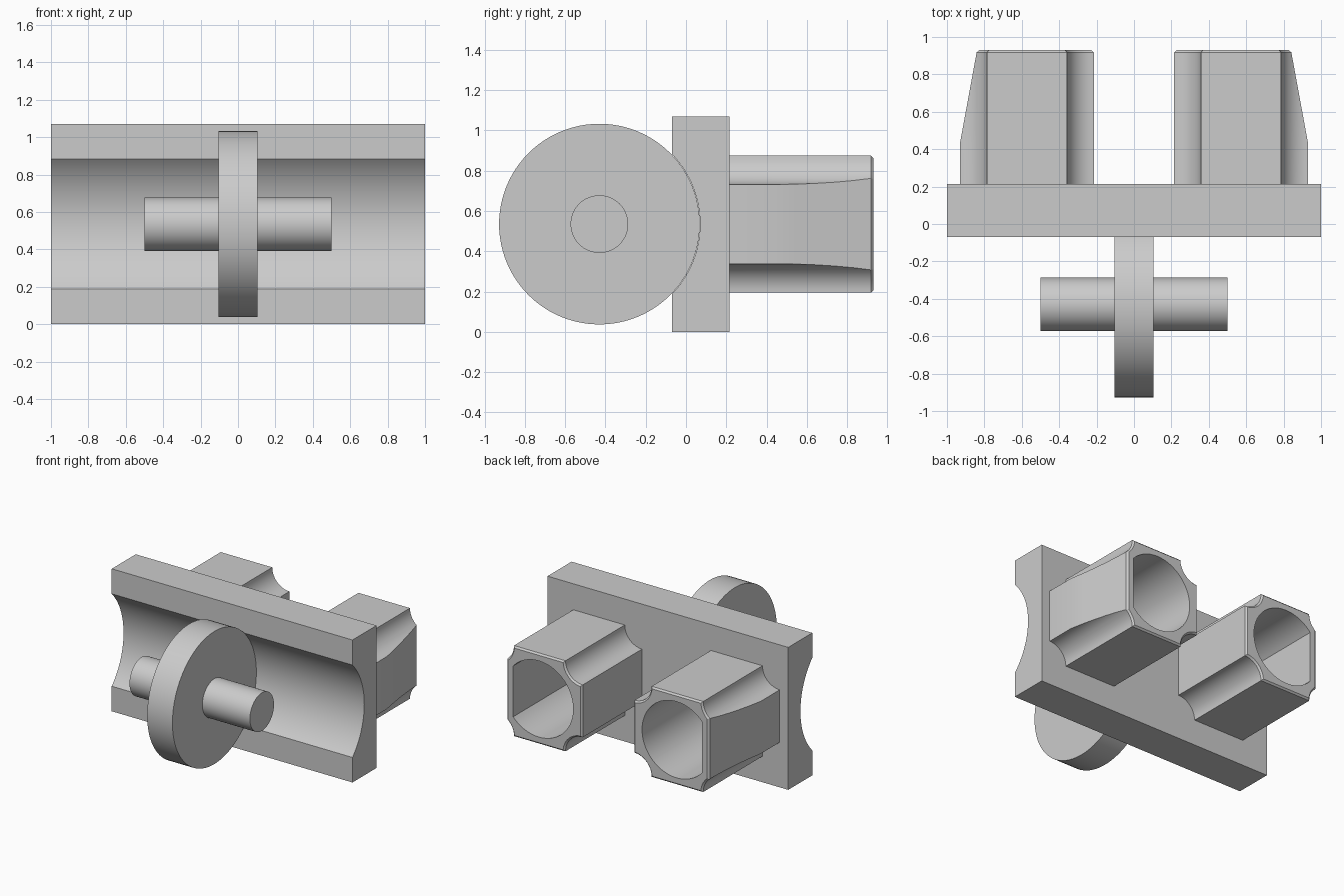
import bpy, bmesh
from math import cos, sin, pi, sqrt, asin
from mathutils import Vector

cube = bpy.data.objects.get("Cube")
if cube:
    bpy.data.objects.remove(cube, do_unlink=True)

MID_Z = 0.535          # height of the axle and socket centres
WHEEL_Y, WHEEL_R = -0.43, 0.5
PLATE_FRONT, PLATE_BACK, TIP = -0.07, 0.215, 0.93

grey = bpy.data.materials.new("light_grey")
grey.use_nodes = True
grey.diffuse_color = (0.6, 0.6, 0.6, 1)
grey.node_tree.nodes["Principled BSDF"].inputs["Base Color"].default_value = (0.6, 0.6, 0.6, 1)


def arc(u, v, r, start, end, steps):
    return [(u + r * cos(start + (end - start) * i / steps),
             v + r * sin(start + (end - start) * i / steps)) for i in range(steps + 1)]


def prism(profile, axis, lo, hi):
    """Extrude a 2D outline along x (outline in y, z) or y (outline in x, z)."""
    bm = bmesh.new()
    place = (lambda p: (lo, p[0], p[1])) if axis == "X" else (lambda p: (p[0], lo, p[1]))
    face = bm.faces.new([bm.verts.new(place(p)) for p in profile])
    out = bmesh.ops.extrude_face_region(bm, geom=[face])
    move = Vector((hi - lo, 0, 0)) if axis == "X" else Vector((0, hi - lo, 0))
    bmesh.ops.translate(bm, vec=move, verts=[v for v in out["geom"] if isinstance(v, bmesh.types.BMVert)])
    bmesh.ops.recalc_face_normals(bm, faces=bm.faces)
    return bm


def make(name, bm):
    mesh = bpy.data.meshes.new(name)
    bm.to_mesh(mesh)
    bm.free()
    mesh.materials.append(grey)
    obj = bpy.data.objects.new(name, mesh)
    bpy.context.collection.objects.link(obj)
    return obj


def smooth(obj):
    bpy.ops.object.select_all(action="DESELECT")
    obj.select_set(True)
    bpy.context.view_layer.objects.active = obj
    bpy.ops.object.shade_smooth_by_angle(angle=pi / 6)


# Back plate with a round groove along its front
half = asin(sqrt(WHEEL_R ** 2 - (PLATE_FRONT - WHEEL_Y) ** 2) / WHEEL_R)
outline = [(PLATE_FRONT, 0), (PLATE_BACK, 0), (PLATE_BACK, 2 * MID_Z), (PLATE_FRONT, 2 * MID_Z)]
outline += arc(WHEEL_Y, MID_Z, WHEEL_R, half, -half, 32)
smooth(make("grooved_plate", prism(outline, "X", -1, 1)))

# Wheel and axle
for name, radius, reach in (("wheel", WHEEL_R - 0.002, 0.105), ("axle", 0.143, 0.5)):
    circle = arc(WHEEL_Y, MID_Z, radius, 0, 2 * pi, 96)[:-1]
    smooth(make(name, prism(circle, "X", -reach, reach)))


def socket(name, side):
    cx, hx, hz, notch = 0.572, 0.357, 0.34, 0.143
    # Rectangular body with four scooped corners
    body = []
    for i, (sx, sz) in enumerate(((1, 1), (-1, 1), (-1, -1), (1, -1))):
        start = -pi / 2 + i * pi / 2
        body += arc(cx + sx * hx, MID_Z + sz * hz, notch, start, start - pi / 2, 12)
    bm = prism(body, "Y", PLATE_BACK, TIP)
    # Outer side slopes in towards the tip
    cut = bmesh.ops.bisect_plane(bm, geom=bm.verts[:] + bm.edges[:] + bm.faces[:],
                                 plane_co=(cx + hx, 0.44, 0), plane_no=(0.49, 0.09, 0), clear_outer=True)
    bmesh.ops.holes_fill(bm, edges=[e for e in bm.edges if e.is_boundary])
    # Small chamfer around the tip
    rim = [e for e in bm.edges if all(abs(v.co.y - TIP) < 1e-4 for v in e.verts)]
    bmesh.ops.bevel(bm, geom=rim, offset=0.012, segments=1, affect="EDGES")
    bmesh.ops.recalc_face_normals(bm, faces=bm.faces)
    obj = make(name, bm)
    # Round bore with one flat on the outer side
    bore_r = 0.286
    flat = asin(sqrt(1 - (0.213 / bore_r) ** 2))
    bore = make(name + "_bore_cutter",
                prism(arc(cx, MID_Z, bore_r, flat, 2 * pi - flat, 64), "Y", PLATE_BACK + 0.005, TIP + 0.2))
    mod = obj.modifiers.new("bore", "BOOLEAN")
    mod.operation, mod.solver, mod.object = "DIFFERENCE", "EXACT", bore
    bpy.context.view_layer.update()
    result = bpy.data.meshes.new_from_object(obj.evaluated_get(bpy.context.evaluated_depsgraph_get()))
    obj.modifiers.clear()
    obj.data = result
    bpy.data.objects.remove(bore, do_unlink=True)
    # Mirror to the other side when needed
    bm = bmesh.new()
    bm.from_mesh(result)
    if side < 0:
        bmesh.ops.scale(bm, vec=(-1, 1, 1), verts=bm.verts)
        bmesh.ops.reverse_faces(bm, faces=bm.faces)
    bm.to_mesh(result)
    bm.free()
    smooth(obj)


# Pair of sockets on the back
socket("left_socket", 1)
socket("right_socket", -1)
